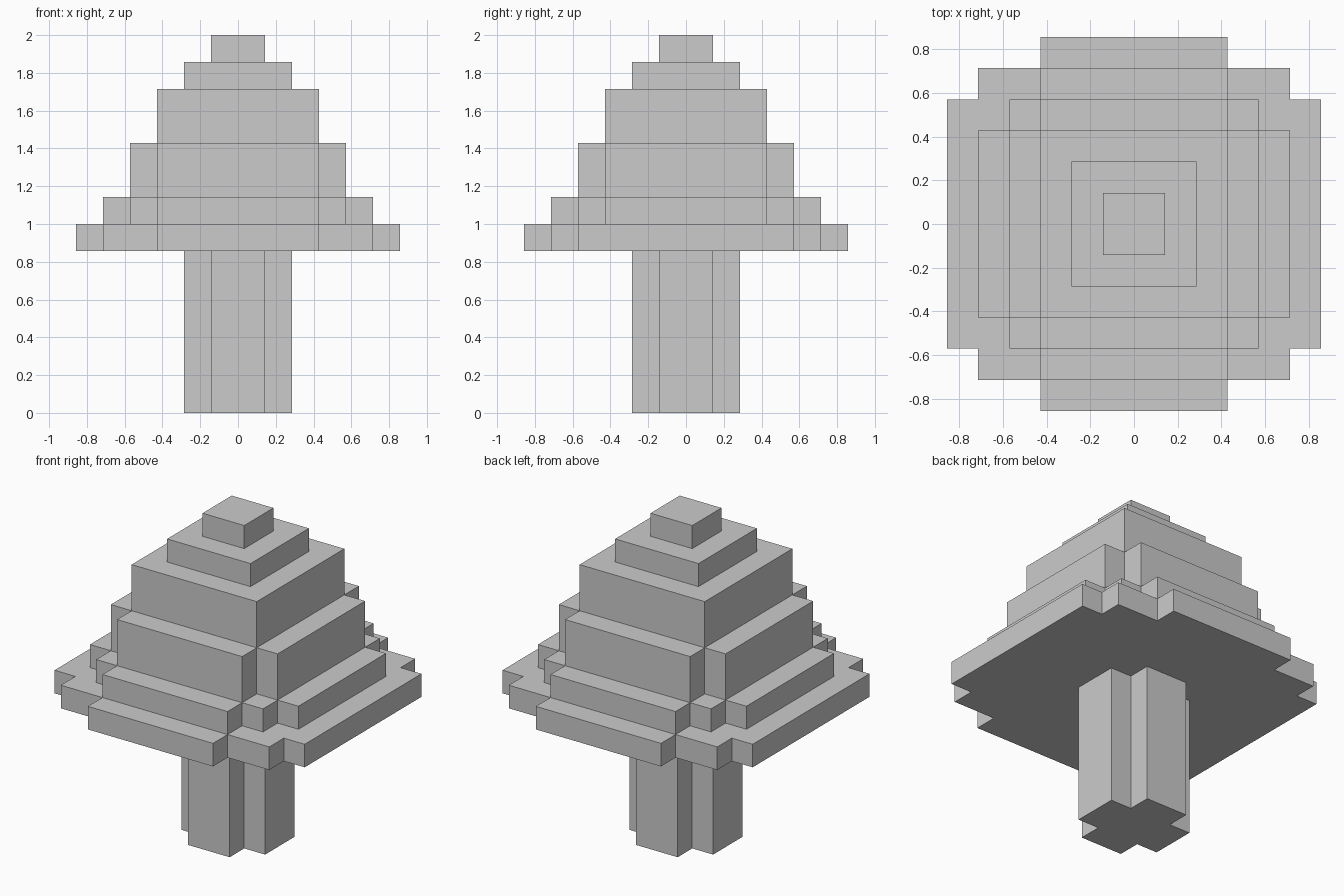
import bpy
import bmesh

if "Cube" in bpy.data.objects:
    bpy.data.objects.remove(bpy.data.objects["Cube"], do_unlink=True)

U = 1 / 7  # size of one block

grey = bpy.data.materials.new("plain grey")
grey.use_nodes = True
colour = (0.6, 0.6, 0.6, 1)
grey.diffuse_color = colour
grey.node_tree.nodes["Principled BSDF"].inputs["Base Color"].default_value = colour


def stepped_outline(steps):
    """Full outline from the outer corners of one quarter, widest x first."""
    quarter = []
    for i, (x, y) in enumerate(steps):
        if i:
            quarter.append((x, steps[i - 1][1]))
        quarter.append((x, y))
    outline = []
    for sx, sy in ((1, 1), (-1, 1), (-1, -1), (1, -1)):
        part = [(sx * x, sy * y) for x, y in quarter]
        outline += part if sx * sy > 0 else part[::-1]
    return outline


def tier(name, steps, bottom, top):
    """Extrude a stepped outline between two block heights."""
    bm = bmesh.new()
    verts = [bm.verts.new((x * U, y * U, bottom * U)) for x, y in stepped_outline(steps)]
    base = bm.faces.new(verts)
    raised = bmesh.ops.extrude_face_region(bm, geom=[base], use_keep_orig=True)["geom"]
    moved = [v for v in raised if isinstance(v, bmesh.types.BMVert)]
    bmesh.ops.translate(bm, verts=moved, vec=(0, 0, (top - bottom) * U))
    bmesh.ops.recalc_face_normals(bm, faces=bm.faces)
    mesh = bpy.data.meshes.new(name)
    bm.to_mesh(mesh)
    bm.free()
    mesh.materials.append(grey)
    bpy.context.collection.objects.link(bpy.data.objects.new(name, mesh))


# Trunk with notched corners
tier("trunk", [(2, 1), (1, 2)], 0, 6)

# Canopy, from the broad brim to the tip
tier("canopy_brim", [(6, 4), (5, 5), (3, 6)], 6, 7)
tier("canopy_lower", [(5, 3), (4, 4), (3, 5)], 7, 8)
tier("canopy_middle", [(4, 3), (3, 4)], 8, 10)
tier("canopy_upper", [(3, 3)], 10, 12)
tier("canopy_crown", [(2, 2)], 12, 13)
tier("canopy_tip", [(1, 1)], 13, 14)
